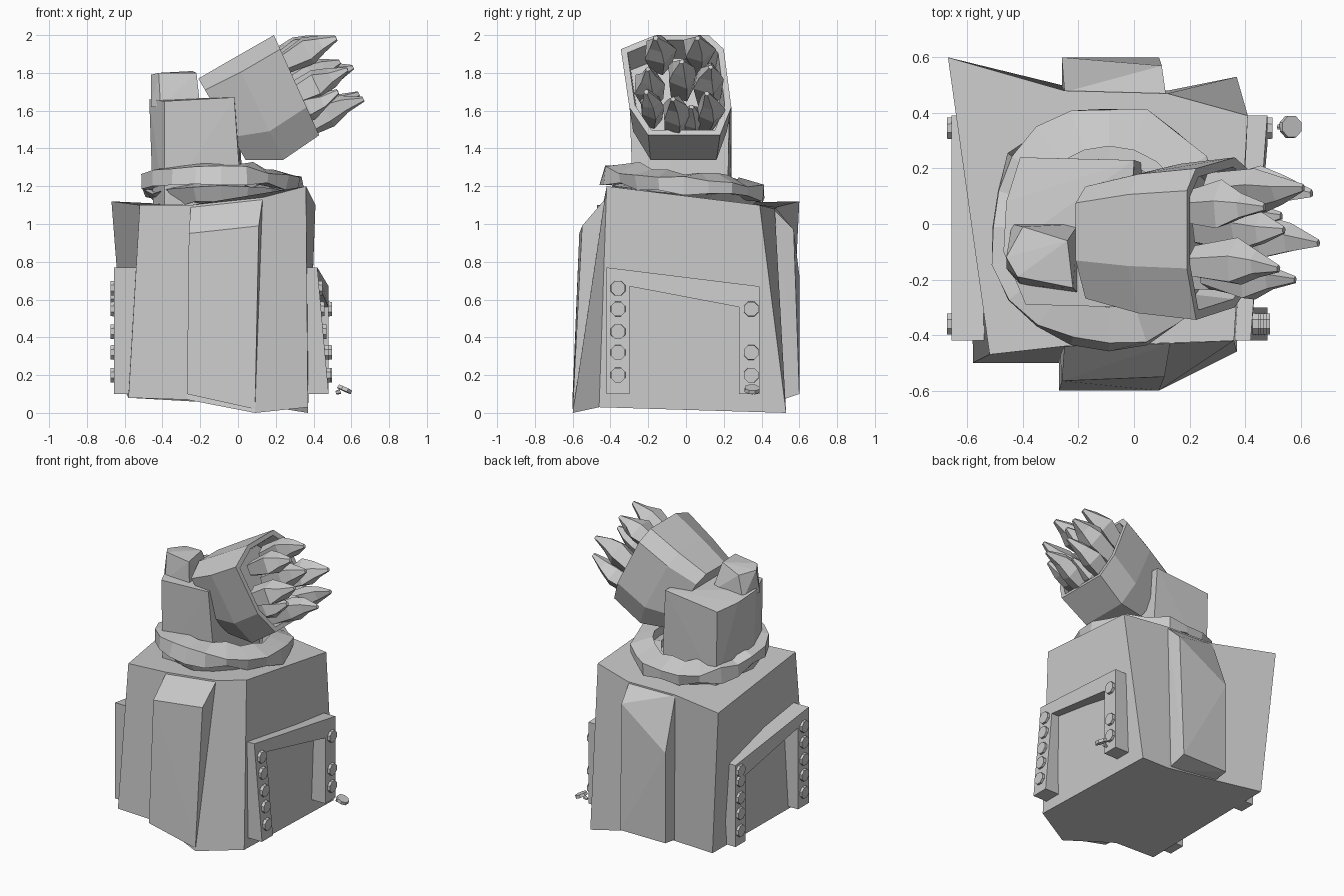
import bpy, bmesh, math, random
from mathutils import Vector as V

if "Cube" in bpy.data.objects:
    bpy.data.objects.remove(bpy.data.objects["Cube"])

random.seed(4)
grey = bpy.data.materials.new("stone grey")
grey.diffuse_color = (0.6, 0.6, 0.6, 1)
grey.use_nodes = True
grey.node_tree.nodes["Principled BSDF"].inputs["Base Color"].default_value = grey.diffuse_color


def finish(name, bm):
    bmesh.ops.recalc_face_normals(bm, faces=bm.faces)
    me = bpy.data.meshes.new(name)
    bm.to_mesh(me)
    bm.free()
    me.materials.append(grey)
    ob = bpy.data.objects.new(name, me)
    bpy.context.collection.objects.link(ob)
    return ob


def loft(name, rings, closed=False):
    """Skin a list of equal-length rings; cap the ends unless closed."""
    bm = bmesh.new()
    rows = [[bm.verts.new(p) for p in r] for r in rings]
    n = len(rows[0])
    pairs = list(zip(rows, rows[1:])) + ([(rows[-1], rows[0])] if closed else [])
    for a, b in pairs:
        for i in range(n):
            j = (i + 1) % n
            bm.faces.new((a[i], a[j], b[j], b[i]))
    if not closed:
        bm.faces.new(rows[0][::-1])
        bm.faces.new(rows[-1])
    return finish(name, bm)


def hull(name, pts):
    bm = bmesh.new()
    for p in pts:
        bm.verts.new(p)
    bmesh.ops.convex_hull(bm, input=bm.verts)
    bmesh.ops.dissolve_limit(bm, angle_limit=0.02, verts=bm.verts, edges=bm.edges)
    return finish(name, bm)


def spindle(name, path, radii, sides, jitter=0.0):
    """Faceted solid along a path of centres."""
    axis = (path[-1] - path[0]).normalized()
    s = axis.cross(V((0, 0, 1)) if abs(axis.z) < 0.9 else V((0, 1, 0))).normalized()
    t = axis.cross(s)
    rings = []
    for c, r in zip(path, radii):
        ring = []
        for i in range(sides):
            a = math.tau * (i + 0.5) / sides
            k = r * (1 + random.uniform(-jitter, jitter))
            ring.append(c + (s * math.cos(a) + t * math.sin(a)) * k)
        rings.append(ring)
    return loft(name, rings)


# pedestal: leaning stone block with a flared back corner
bottom = [(-.58, -.5, .08), (-.27, -.5, .07), (.09, -.6, 0), (.37, -.46, .03),
          (.37, .53, 0), (.12, .48, .04), (-.26, .5, .08), (-.59, .55, .1)]
top = [(-.52, -.47, 1.1), (-.25, -.44, 1.1), (.13, -.43, 1.14), (.36, -.42, 1.2),
       (.41, .39, 1.1), (.12, .47, 1.08), (-.25, .48, 1.09), (-.67, .6, 1.12)]
loft("pedestal", [bottom, top])

# buttresses on the front and back, with sloping tops
hull("front_buttress", [(-.27, -.6, .1), (.09, -.6, .02), (-.26, -.565, .95), (.11, -.55, .99),
                        (-.25, -.43, 1.1), (.13, -.43, 1.13), (-.27, -.4, .1), (.09, -.4, .1)])
hull("back_buttress", [(-.26, .6, .1), (.09, .6, .1), (-.26, .6, .73), (.1, .57, .97),
                       (-.25, .475, 1.085), (.115, .465, 1.075), (-.26, .45, .08), (.1, .45, .05)])

# side door frames: profile in y, z
frame = [(-.42, .1), (-.42, .77), (.39, .67), (.39, .1), (.28, .1),
         (.28, .56), (-.3, .67), (-.3, .1)]


def right_x(y, z):
    return .48 - (.06 * (z - .1) / .67 if y < 0 else 0)


loft("right_frame", [[(.34, y, z) for y, z in frame],
                     [(right_x(y, z), y, z) for y, z in frame]])
loft("left_frame", [[(-.48, y, z) for y, z in frame],
                    [(-.657, y, z) for y, z in frame]])

# rivets up the frame legs, two missing on the right
heights = (.2, .32, .43, .55, .66)
for side in ("right", "left"):
    for y in (-.36, .345):
        for z in heights:
            if side == "right" and y > 0 and z in (.43, .66):
                continue
            zz = z - (.04 if y > 0 and z > .6 else 0)
            x = right_x(y, z) if side == "right" else -.656
            d = .018 if side == "right" else -.018
            spindle(side + "_rivet", [V((x - d, y, zz)), V((x + d, y, zz))], [.043, .041], 8)

# fallen rivet beside the pedestal
c, d = V((.565, .35, .125)), V((.42, .05, .9)).normalized()
spindle("fallen_rivet", [c - d * .01, c + d * .01], [.043, .041], 8)
c = V((.53, .35, .11))
spindle("fallen_rivet_pin", [c - V((.012, 0, .004)), c + V((.012, 0, .004))], [.01, .014], 6)


# ragged collars: band section swept round, front lifted
def collar(name, r_in, r_low, r_out, height, z0, lift, n, jit):
    rings = []
    for i in range(n):
        a = math.tau * i / n
        j = [random.uniform(-jit, jit) for _ in range(4)]
        z = z0 - lift * math.sin(a) + (lift * .3 if math.sin(a) > 0 else 0)
        sec = [(r_in + j[0], z + j[1]), (r_low + j[2], z - .01 + j[3]),
               (r_out + j[1], z + height + j[2]), (r_in - .02, z + height + .03 + j[3])]
        rings.append([(-.09 + r * math.cos(a), -.01 + r * math.sin(a), h) for r, h in sec])
    return loft(name, rings, closed=True)


collar("upper_collar", .31, .435, .43, .07, 1.17, .055, 20, .018)
collar("lower_collar", .26, .33, .4, .07, 1.1, .015, 16, .02)

# wrist block rising through the collar
hull("wrist", [(-.47, -.1, 1.66), (-.39, -.29, 1.65), (-.02, -.3, 1.67), (0, .23, 1.66),
               (-.41, .24, 1.62), (-.46, .08, 1.64), (-.45, -.1, 1.1), (-.39, -.28, 1.1),
               (.02, -.28, 1.1), (.03, .22, 1.1), (-.4, .24, 1.1)])

# stub on the top of the wrist
hull("stub", [(-.46, -.12, 1.79), (-.42, -.19, 1.8), (-.22, -.23, 1.8), (-.24, -.06, 1.81),
              (-.4, -.01, 1.78), (-.46, -.16, 1.62), (-.41, -.22, 1.62), (-.2, -.25, 1.62),
              (-.2, 0, 1.62), (-.44, 0, 1.62)])

# tilted hollow block: section (y, t) carried between lower and upper edge points
section = [(-.2, 0), (-.3, .28), (-.345, .86), (-.16, 1), (.12, 1), (.2, .86), (.24, .28), (.18, 0)]


def ring(low, high, w, inset=0.0):
    lo, hi = V(low), V(high)
    pts = []
    for y, t in section:
        k = inset + t * (1 - 2 * inset)
        p = lo.lerp(hi, k)
        pts.append((p.x, -.05 + (y + .05) * w, p.y))
    return pts


loft("crystal_socket", [ring((.04, 1.34), (-.21, 1.77), .74),
                        ring((.24, 1.34), (-.02, 1.88), .92),
                        ring((.43, 1.47), (.19, 2.0), 1),
                        ring((.43, 1.47), (.19, 2.0), .88, .05),
                        ring((.29, 1.41), (.07, 1.91), .82, .07)])

# crystals bursting out of the socket: tip, length, width
tips = [((.52, -.16, 1.985), .34, .08), ((.47, .06, 1.985), .34, .085),
        ((.58, -.2, 1.82), .36, .08), ((.61, .13, 1.83), .38, .08),
        ((.54, -.02, 1.86), .34, .09), ((.665, -.07, 1.66), .42, .085),
        ((.64, .11, 1.69), .4, .08), ((.53, -.21, 1.7), .34, .075),
        ((.53, .03, 1.62), .3, .065)]
for tip, length, w in tips:
    tip = V(tip)
    d = V((.87, tip.y * .35, .42)).normalized()
    bend = V((0, random.uniform(-.02, .02), random.uniform(-.02, .02)))
    spindle("crystal", [tip - d * length, tip - d * length * .5 + bend,
                        tip - d * length * .27 + bend, tip],
            [w * .75, w, w * .65, .014], 5, .2)
